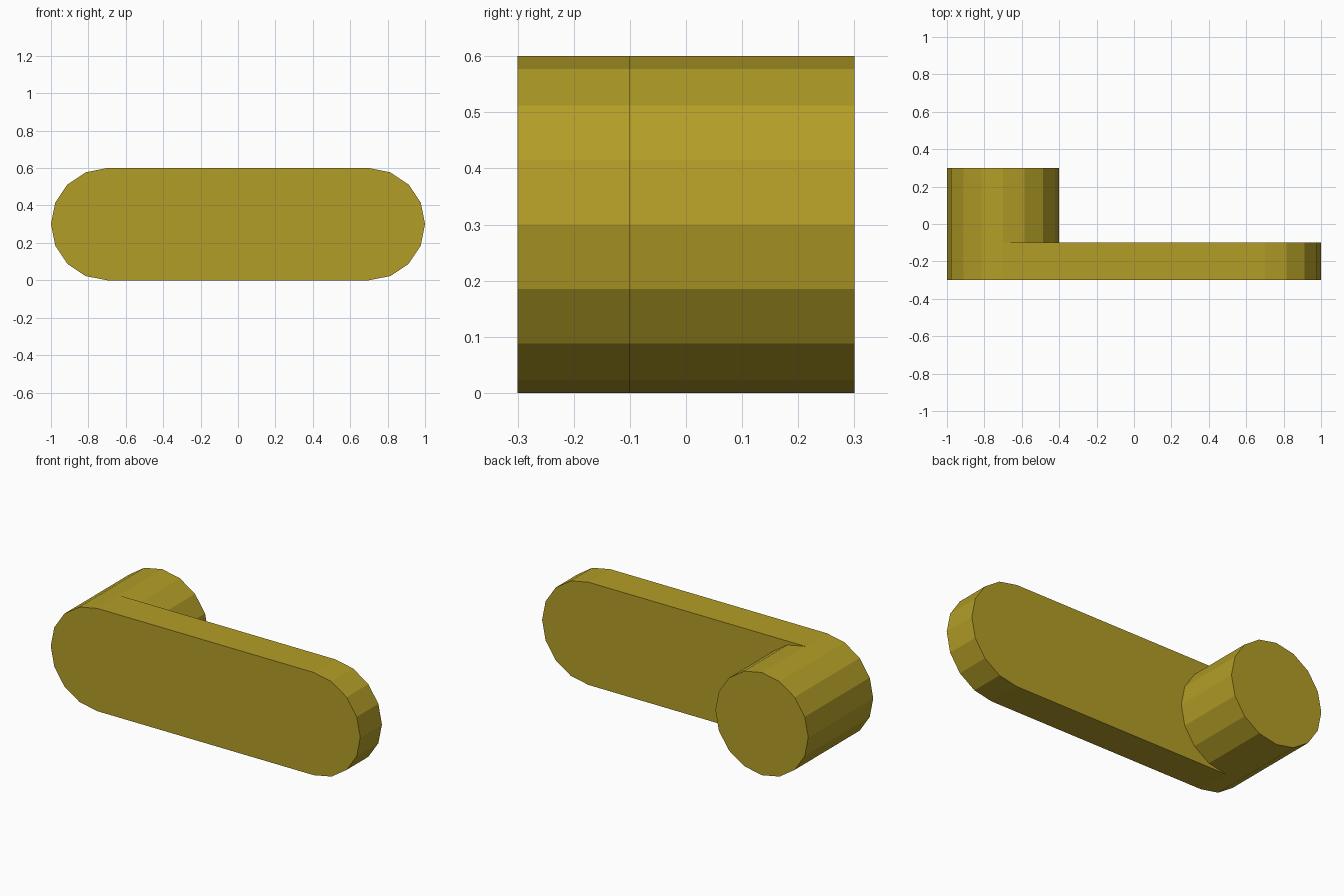
import bpy, bmesh, math

if "Cube" in bpy.data.objects:
    bpy.data.objects.remove(bpy.data.objects["Cube"])

RADIUS, PIVOT, SIDES = 0.3, 0.7, 16
FRONT, ARM_BACK, PEG_BACK = -0.3, -0.1, 0.3

mat = bpy.data.materials.new("mustard_yellow")
mat.use_nodes = True
colour = (0.45, 0.34, 0.02, 1)
mat.diffuse_color = colour
mat.node_tree.nodes["Principled BSDF"].inputs["Base Color"].default_value = colour

bm = bmesh.new()


def arc(cx, y, first, last):
    """Vertices on a sixteen-sided circle, from step first to step last."""
    steps = [2 * math.pi * i / SIDES for i in range(first, last + 1)]
    return [bm.verts.new((cx + RADIUS * math.cos(a), y, RADIUS + RADIUS * math.sin(a)))
            for a in steps]


def walls(ring_a, ring_b):
    for i in range(len(ring_a)):
        bm.faces.new((ring_a[i - 1], ring_a[i], ring_b[i], ring_b[i - 1]))


# Arm: a slab with rounded ends
front = arc(PIVOT, FRONT, -4, 4) + arc(-PIVOT, FRONT, 4, 12)
right_end = arc(PIVOT, ARM_BACK, -4, 4)
left_end = arc(-PIVOT, ARM_BACK, 4, 12)
inner = arc(-PIVOT, ARM_BACK, -3, 3)
bm.faces.new(front)
walls(front, right_end + left_end)
bm.faces.new(right_end + [left_end[0]] + inner[::-1] + [left_end[-1]])

# Peg: a round handle growing from the back of the left end of the arm
peg_end = arc(-PIVOT, PEG_BACK, 4, 19)
walls(left_end + inner, peg_end)
bm.faces.new(peg_end)

bmesh.ops.recalc_face_normals(bm, faces=bm.faces[:])
mesh = bpy.data.meshes.new("crank_handle")
bm.to_mesh(mesh)
bm.free()
mesh.materials.append(mat)
bpy.context.collection.objects.link(bpy.data.objects.new("crank_handle", mesh))
